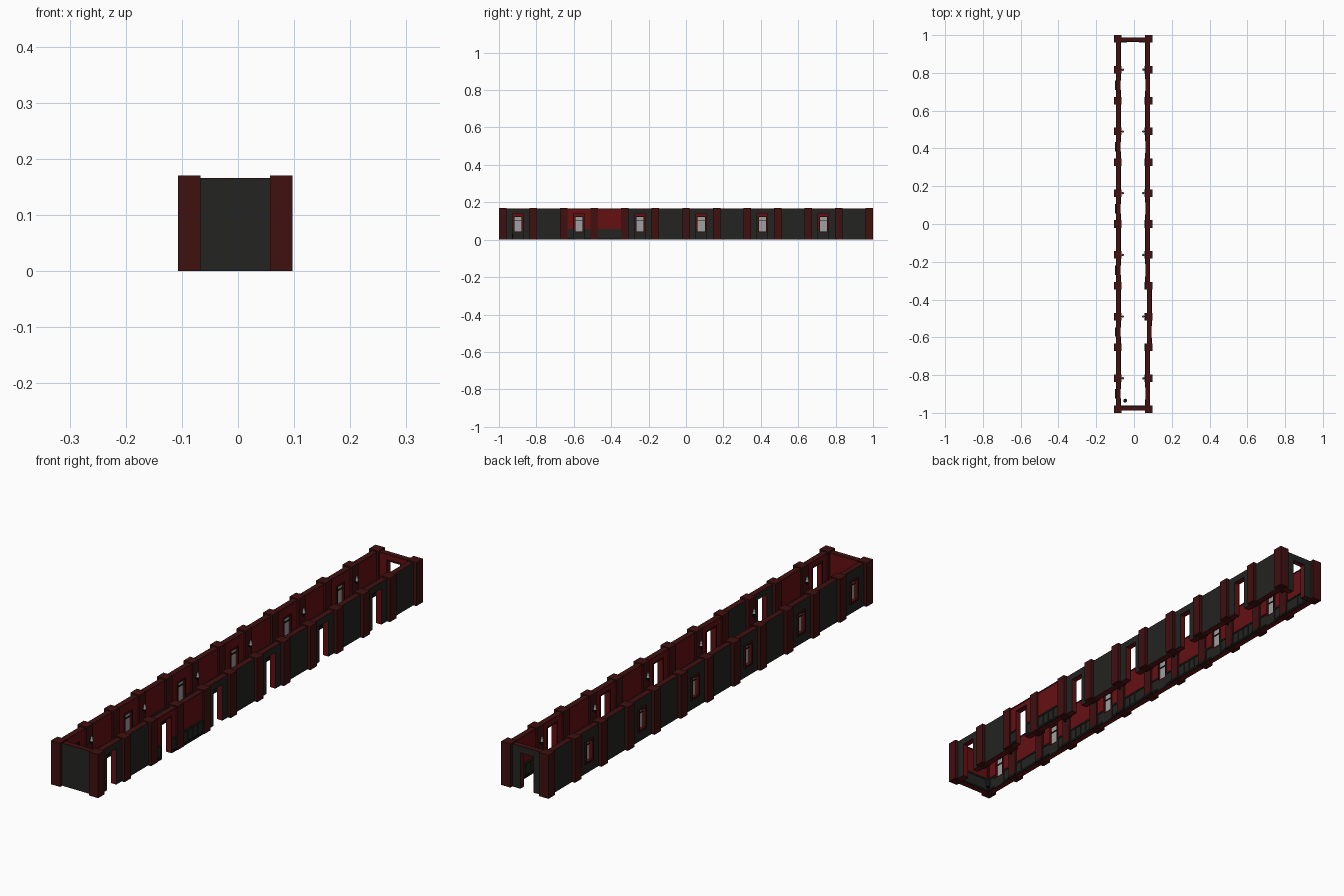
import bpy, bmesh, math
from mathutils import Matrix

if "Cube" in bpy.data.objects:
    bpy.data.objects.remove(bpy.data.objects["Cube"])

COLORS = {
    "dark_red": (0.05, 0.005, 0.005, 1),
    "wall_red": (0.13, 0.005, 0.006, 1),
    "charcoal": (0.017, 0.017, 0.015, 1),
    "black": (0.006, 0.006, 0.006, 1),
    "glass": (0.35, 0.35, 0.36, 1),
}
MATS = {}
for key, col in COLORS.items():
    MATS[key] = bpy.data.materials.new(key)
    MATS[key].diffuse_color = col

parts = {}          # part name -> (bmesh, colour)
CX, HX = -0.005, 0.082
STEP = 1.96 / 12
TOP = 0.166
HALF = 0.063


def mesh_for(name, color):
    return parts.setdefault(name, (bmesh.new(), color))[0]


def box(name, color, m, s0, s1, u0, u1, z0, z1):
    """Box in a bay frame: s along the wall, u outward, z up."""
    mid = Matrix.Translation(((s0 + s1) / 2, (u0 + u1) / 2, (z0 + z1) / 2))
    size = Matrix.Diagonal((s1 - s0, u1 - u0, z1 - z0, 1))
    bmesh.ops.create_cube(mesh_for(name, color), size=1, matrix=m @ mid @ size)


def cone(name, color, m, s, u, z0, z1, r0, r1, n=12):
    bmesh.ops.create_cone(mesh_for(name, color), cap_ends=True, segments=n,
                          radius1=r0, radius2=r1, depth=z1 - z0,
                          matrix=m @ Matrix.Translation((s, u, (z0 + z1) / 2)))


def frame(x, y, deg):
    return Matrix.Translation((x, y, 0)) @ Matrix.Rotation(math.radians(deg), 4, "Z")


def slab(name, color, m, u0, u1, ztop, hole):
    """Wall layer, split around an optional hole (half width, z0, z1)."""
    if not hole:
        box(name, color, m, -HALF, HALF, u0, u1, 0, ztop)
        return
    w, a, b = hole
    box(name, color, m, -HALF, -w, u0, u1, 0, ztop)
    box(name, color, m, w, HALF, u0, u1, 0, ztop)
    box(name, color, m, -w, w, u0, u1, b, ztop)
    if a > 0:
        box(name, color, m, -w, w, u0, u1, 0, a)


def wainscot(m, s0, s1):
    """Framed panelling along the inner foot of the wall."""
    box("wainscot_back", "charcoal", m, s0, s1, -0.0145, -0.013, 0, 0.058)
    box("wainscot_base", "black", m, s0, s1, -0.018, -0.0145, 0, 0.01)
    box("wainscot_rail", "charcoal", m, s0, s1, -0.018, -0.0145, 0.052, 0.058)
    n = max(1, round((s1 - s0) / 0.032))
    for i in range(n + 1):
        c = s0 + 0.002 + (s1 - s0 - 0.004) * i / n
        box("wainscot_stile", "charcoal", m, c - 0.002, c + 0.002, -0.0165, -0.0145, 0.01, 0.052)


def window(m):
    w, a, b = 0.022, 0.042, 0.125
    box("window_glass", "glass", m, -w, w, -0.006, -0.004, a, b)
    for u0, u1 in ((-0.016, -0.013), (0.007, 0.013)):
        for s in (-w, w):
            box("window_frame", "dark_red", m, s - 0.003, s + 0.003, u0, u1, a, b)
        for z in (a, b):
            box("window_frame", "dark_red", m, -w - 0.003, w + 0.003, u0, u1, z - 0.003, z + 0.003)
    box("window_bar", "black", m, -w, w, -0.009, -0.001, 0.1, 0.104)


def bay(m, kind):
    hole = {"solid": None, "door": (0.028, 0, 0.14), "window": (0.022, 0.042, 0.125)}[kind]
    slab("inner_wall", "wall_red", m, -0.013, 0.005, TOP - 0.004, hole)
    slab("outer_panel", "charcoal", m, 0.005, 0.0075, TOP - 0.002, hole)
    box("wall_cap", "dark_red", m, -HALF, HALF, -0.015, 0.0075, TOP - 0.004, TOP)
    if kind == "door":
        wainscot(m, -HALF, -0.032)
        wainscot(m, 0.032, HALF)
        for s in (-0.03, 0.03):
            box("door_jamb", "dark_red", m, s - 0.002, s + 0.002, -0.016, -0.013, 0, 0.14)
        box("door_head", "dark_red", m, -0.032, 0.032, -0.016, -0.013, 0.14, 0.144)
    elif kind == "window":
        wainscot(m, -HALF, -0.025)
        wainscot(m, 0.025, HALF)
        box("wainscot_back", "charcoal", m, -0.025, 0.025, -0.0165, -0.013, 0, 0.039)
        window(m)
    else:
        wainscot(m, -HALF, HALF)


# Long side walls; two right-hand bays are turned inside out
for i in range(12):
    y = -0.98 + STEP * (i + 0.5)
    bay(frame(CX - HX, y, 90), "window" if i % 2 == 0 else "solid")
    bay(frame(CX + HX, y, 90 if i in (2, 3) else -90), "door" if i % 2 == 0 else "solid")

# End walls
bay(frame(CX, -0.98, 180), "solid")
bay(frame(CX, 0.98, 0), "door")

# Pillars, their inner plinths, and sconces on every second one
for i in range(13):
    y = -0.98 + STEP * i
    for side, deg in ((-1, 90), (1, -90)):
        m = frame(CX + side * HX, y, deg)
        box("pillar", "dark_red", m, -0.02, 0.02, -0.02, 0.02, 0, 0.17)
        if 0 < i < 12:
            box("pillar_plinth", "black", m, -0.02, 0.02, -0.022, -0.02, 0, 0.012)
        if i % 2:
            box("sconce_bracket", "black", m, -0.003, 0.003, -0.03, -0.02, 0.103, 0.108)
            cone("sconce_cup", "black", m, 0, -0.028, 0.1, 0.112, 0.002, 0.006)
            cone("sconce_shade", "glass", m, 0, -0.028, 0.112, 0.13, 0.006, 0.003)

# Waste bin near the closed end
cone("waste_bin", "black", frame(-0.047, -0.935, 0), 0, 0, 0, 0.03, 0.008, 0.01, 16)

for name, (bm, color) in parts.items():
    me = bpy.data.meshes.new(name)
    bm.to_mesh(me)
    bm.free()
    me.materials.append(MATS[color])
    bpy.context.collection.objects.link(bpy.data.objects.new(name, me))

for m in bpy.data.materials:
    if m.users and not m.is_grease_pencil:
        m.use_nodes = True
        m.node_tree.nodes["Principled BSDF"].inputs["Base Color"].default_value = m.diffuse_color
